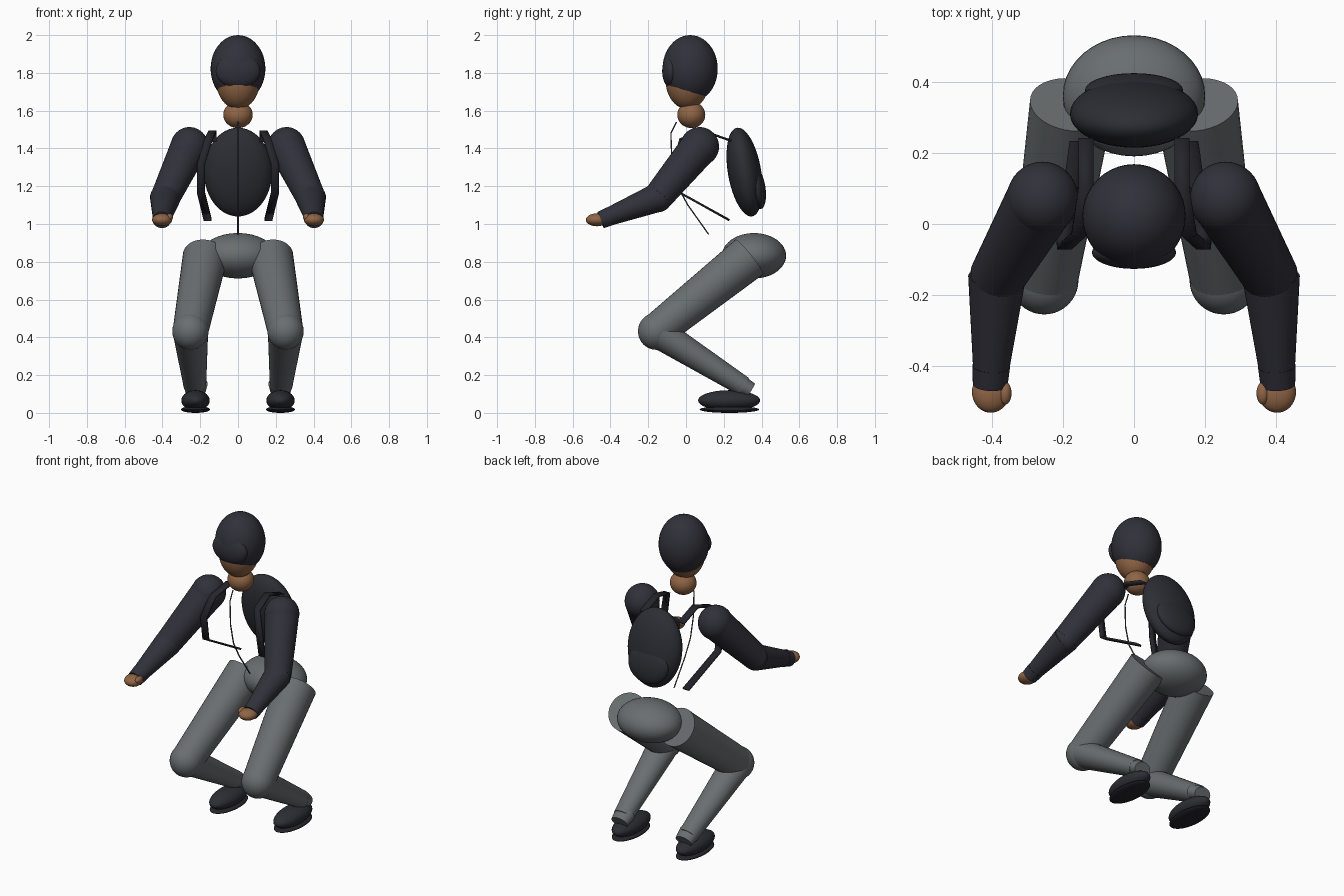
import bpy, bmesh
from mathutils import Vector, Matrix, Euler

cube = bpy.data.objects.get("Cube")
if cube:
    bpy.data.objects.remove(cube, do_unlink=True)


def material(name, rgb):
    m = bpy.data.materials.new(name)
    m.use_nodes = True
    col = (*rgb, 1)
    m.diffuse_color = col
    m.node_tree.nodes["Principled BSDF"].inputs["Base Color"].default_value = col
    return m


SKIN = material("skin", (0.28, 0.13, 0.06))
GREY = material("trouser_grey", (0.14, 0.155, 0.16))
NAVY = material("jacket_navy", (0.03, 0.03, 0.042))
PACK = material("pack_dark", (0.026, 0.027, 0.035))
STRAP = material("strap_black", (0.018, 0.018, 0.025))
ZIP = material("zip_grey", (0.08, 0.08, 0.085))


def finish(bm, name, mat):
    bmesh.ops.recalc_face_normals(bm, faces=bm.faces)
    mesh = bpy.data.meshes.new(name)
    bm.to_mesh(mesh)
    bm.free()
    ob = bpy.data.objects.new(name, mesh)
    bpy.context.collection.objects.link(ob)
    mesh.materials.append(mat)
    bpy.ops.object.select_all(action='DESELECT')
    ob.select_set(True)
    bpy.context.view_layer.objects.active = ob
    bpy.ops.object.shade_smooth_by_angle(angle=0.7)
    return ob


def ellipsoid(name, mat, centre, radii, tilt=0.0, cut=None):
    """Ellipsoid tilted about x; cut = (point, normal) removes the lower side."""
    bm = bmesh.new()
    bmesh.ops.create_uvsphere(bm, u_segments=40, v_segments=24, radius=1)
    m = (Matrix.Translation(centre) @ Euler((tilt, 0, 0)).to_matrix().to_4x4()
         @ Matrix.Diagonal((*radii, 1)))
    bm.transform(m)
    if cut:
        geom = bm.verts[:] + bm.edges[:] + bm.faces[:]
        res = bmesh.ops.bisect_plane(bm, geom=geom, plane_co=cut[0], plane_no=cut[1],
                                     clear_inner=True)
        edges = [e for e in res["geom_cut"] if isinstance(e, bmesh.types.BMEdge)]
        bmesh.ops.edgeloop_fill(bm, edges=edges)
    return finish(bm, name, mat)


def limb(name, mat, a, b, r1, r2, wide=1.0):
    """Tapered cylinder from a to b, widened sideways."""
    a, b = Vector(a), Vector(b)
    z = (b - a).normalized()
    y = z.cross(Vector((1, 0, 0))).normalized()
    x = y.cross(z)
    bm = bmesh.new()
    bmesh.ops.create_cone(bm, cap_ends=True, segments=36, radius1=r1, radius2=r2,
                          depth=(b - a).length)
    rot = Matrix((x, y, z)).transposed().to_4x4()
    bm.transform(Matrix.Translation((a + b) / 2) @ rot @ Matrix.Diagonal((wide, 1, 1, 1)))
    return finish(bm, name, mat)


def ribbon(name, mat, path, width, thick):
    bm = bmesh.new()
    rows = [[bm.verts.new((p[0] + dx, p[1], p[2])) for dx in (-width / 2, width / 2)]
            for p in path]
    for p, q in zip(rows, rows[1:]):
        bm.faces.new((p[0], p[1], q[1], q[0]))
    ob = finish(bm, name, mat)
    mod = ob.modifiers.new("thickness", 'SOLIDIFY')
    mod.thickness = thick
    mod.offset = 0
    return ob


# Head, cap and neck
ellipsoid("neck", SKIN, (0, 0.028, 1.578), (0.078, 0.074, 0.07))
ellipsoid("head", SKIN, (0, 0.008, 1.76), (0.116, 0.116, 0.152))
ellipsoid("cap", NAVY, (0, 0.022, 1.822), (0.145, 0.146, 0.178),
          cut=((0, 0, 1.698), (0, 0.2, 1)))
ellipsoid("cap_brow", NAVY, (0, -0.08, 1.81), (0.118, 0.046, 0.09))

# Pelvis
ellipsoid("pelvis", GREY, (0, 0.36, 0.832), (0.2, 0.17, 0.12))

# Backpack with its pocket
ellipsoid("backpack", PACK, (0, 0.31, 1.275), (0.18, 0.088, 0.238), tilt=0.17)
ellipsoid("backpack_pocket", PACK, (0, 0.375, 1.195), (0.138, 0.045, 0.118), tilt=0.17)

# Jacket zip
zip_path = [(-0.05, 1.54), (-0.08, 1.48), (-0.075, 1.33), (-0.045, 1.2),
            (0.01, 1.1), (0.12, 0.945)]
curve = bpy.data.curves.new("jacket_zip", 'CURVE')
curve.dimensions = '3D'
curve.bevel_depth = 0.004
curve.bevel_resolution = 1
spline = curve.splines.new('POLY')
spline.points.add(len(zip_path) - 1)
for pt, (y, z) in zip(spline.points, zip_path):
    pt.co = (0, y, z, 1)
curve.materials.append(ZIP)
bpy.context.collection.objects.link(bpy.data.objects.new("jacket_zip", curve))

for s, side in ((1, "left"), (-1, "right")):
    def at(x, y, z):
        return Vector((s * x, y, z))

    # Arm
    shoulder, elbow = at(0.257, 0.072, 1.41), at(0.385, -0.15, 1.14)
    wrist = at(0.402, -0.42, 1.034)
    ellipsoid(side + "_shoulder", NAVY, shoulder, (0.1, 0.103, 0.103))
    limb(side + "_upper_arm", NAVY, shoulder, elbow, 0.1, 0.078)
    ellipsoid(side + "_elbow", NAVY, elbow, (0.076, 0.078, 0.078))
    limb(side + "_forearm", NAVY, elbow, wrist, 0.077, 0.047, 1.05)
    limb(side + "_cuff", NAVY, at(0.401, -0.4, 1.042), at(0.404, -0.452, 1.021),
         0.05, 0.046, 1.06)
    ellipsoid(side + "_hand", SKIN, at(0.402, -0.472, 1.022), (0.053, 0.058, 0.034))
    ellipsoid(side + "_thumb", SKIN, at(0.362, -0.475, 1.036), (0.018, 0.032, 0.02))

    # Leg
    hip, knee = at(0.175, 0.335, 0.825), at(0.252, -0.158, 0.432)
    ankle = at(0.228, 0.305, 0.14)
    limb(side + "_thigh", GREY, hip, knee, 0.118, 0.094)
    ellipsoid(side + "_knee", GREY, knee, (0.096, 0.096, 0.098))
    limb(side + "_shin", GREY, knee, ankle, 0.084, 0.053, 1.12)
    limb(side + "_ankle", GREY, at(0.226, 0.285, 0.153), at(0.225, 0.345, 0.118),
         0.05, 0.042, 1.3)

    # Shoe
    ellipsoid(side + "_shoe", PACK, at(0.225, 0.228, 0.066), (0.075, 0.164, 0.054))
    ellipsoid(side + "_sole", STRAP, at(0.225, 0.23, 0.018), (0.077, 0.158, 0.018))

    # Shoulder strap
    ribbon(side + "_strap", STRAP,
           [at(0.135, 0.24, 1.44), at(0.135, 0.1, 1.49), at(0.155, -0.03, 1.45),
            at(0.195, -0.065, 1.32), at(0.197, -0.04, 1.17), at(0.16, 0.23, 1.02)],
           0.042, 0.012)
